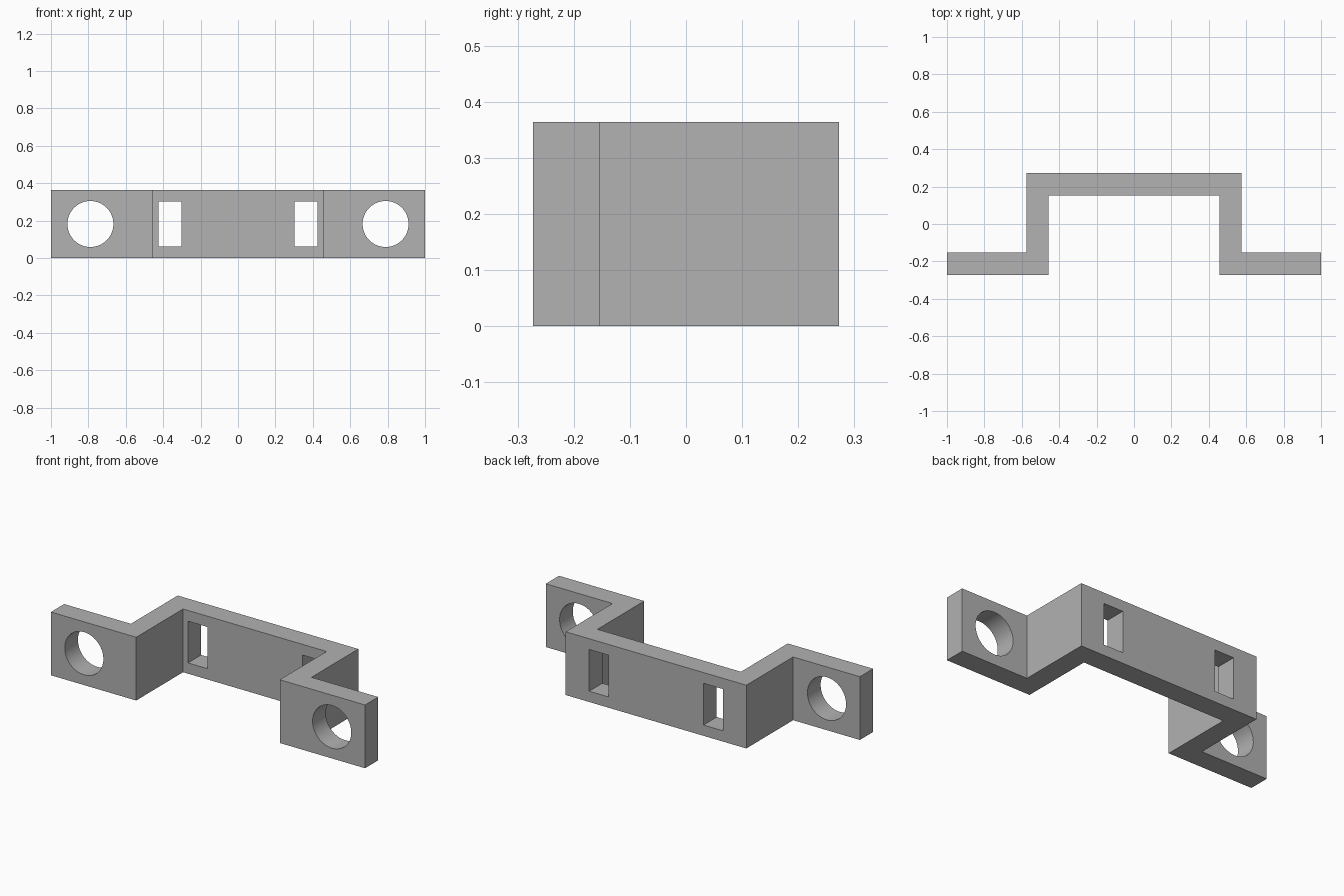
import bpy
import bmesh
from mathutils import Matrix

HEIGHT = 0.364
MID_Z = HEIGHT / 2

cube = bpy.data.objects.get("Cube")
if cube:
    bpy.data.objects.remove(cube, do_unlink=True)

grey = bpy.data.materials.new("plain grey")
grey.use_nodes = True
colour = (0.445, 0.445, 0.445, 1)
grey.diffuse_color = colour
grey.node_tree.nodes["Principled BSDF"].inputs["Base Color"].default_value = colour


def add_object(name, bm):
    bmesh.ops.recalc_face_normals(bm, faces=bm.faces)
    mesh = bpy.data.meshes.new(name)
    bm.to_mesh(mesh)
    bm.free()
    mesh.materials.append(grey)
    obj = bpy.data.objects.new(name, mesh)
    bpy.context.collection.objects.link(obj)
    return obj


# Bracket body: mirrored plan outline pulled up to full height
half = [(0.457, 0.153), (0.457, -0.273), (1, -0.273),
        (1, -0.153), (0.575, -0.153), (0.575, 0.273)]
outline = half + [(-x, y) for x, y in reversed(half)]
bm = bmesh.new()
base = bm.faces.new([bm.verts.new((x, y, 0)) for x, y in outline])
pulled = bmesh.ops.extrude_face_region(bm, geom=[base])["geom"]
bmesh.ops.translate(bm, vec=(0, 0, HEIGHT),
                    verts=[v for v in pulled if isinstance(v, bmesh.types.BMVert)])
bracket = add_object("bracket", bm)

# Cutters: a round screw hole in each ear, a strap slot near each end of the bridge
bm = bmesh.new()
for side in (-1, 1):
    bmesh.ops.create_cone(
        bm, cap_ends=True, segments=64, radius1=0.123, radius2=0.123, depth=0.3,
        matrix=Matrix.Translation((side * 0.789, -0.213, MID_Z))
        @ Matrix.Rotation(1.5707963, 4, 'X'))
    bmesh.ops.create_cube(
        bm, size=1,
        matrix=Matrix.Translation((side * 0.364, 0.213, MID_Z))
        @ Matrix.Diagonal((0.123, 0.3, 0.24, 1)))
cutter = add_object("hole_cutter", bm)
cutter.hide_render = True

cut = bracket.modifiers.new("holes", 'BOOLEAN')
cut.operation = 'DIFFERENCE'
cut.solver = 'EXACT'
cut.object = cutter

# Apply the cut, drop the cutter and smooth only the hole walls
bpy.context.view_layer.objects.active = bracket
bpy.ops.object.select_all(action='DESELECT')
bracket.select_set(True)
bpy.ops.object.modifier_apply(modifier=cut.name)
bpy.data.objects.remove(cutter, do_unlink=True)
bpy.ops.object.shade_smooth_by_angle()
